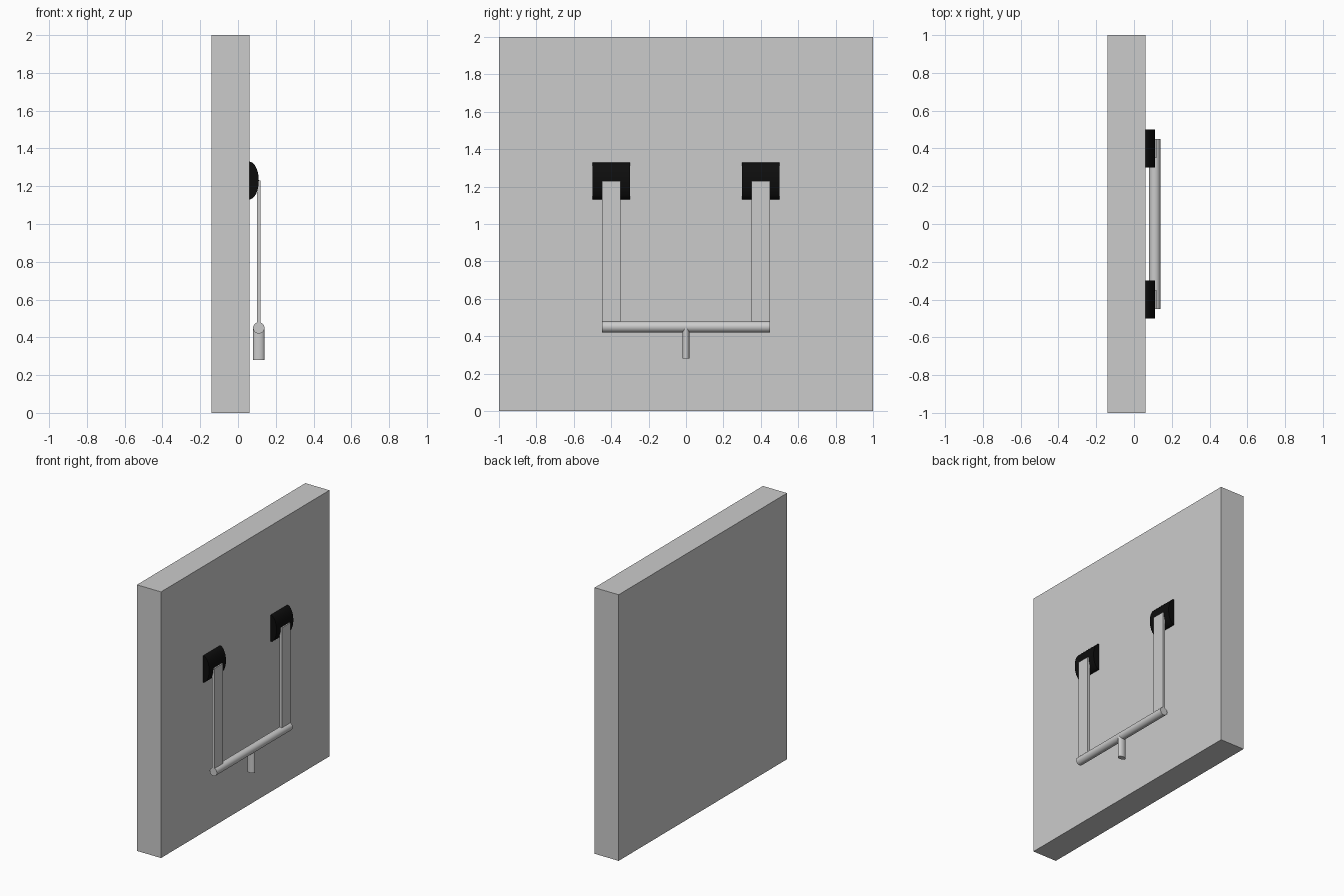
import bpy
from math import pi, radians

if "Cube" in bpy.data.objects:
    bpy.data.objects.remove(bpy.data.objects["Cube"])


def box(name, center, size):
    bpy.ops.mesh.primitive_cube_add(size=1, location=center)
    ob = bpy.context.object
    ob.name = name
    ob.scale = size
    bpy.ops.object.transform_apply(location=False, rotation=False, scale=True)
    return ob


def rod(name, center, rx, r2, length, along_y=False):
    """Elliptical cylinder standing on z, or laid along y (r2 is then the z radius)."""
    bpy.ops.mesh.primitive_cylinder_add(vertices=32, radius=1, depth=length, location=center)
    ob = bpy.context.object
    ob.name = name
    ob.scale = (rx, r2, 1)
    if along_y:
        ob.rotation_euler.x = pi / 2
    bpy.ops.object.transform_apply(location=False, rotation=True, scale=True)
    bpy.ops.object.shade_smooth_by_angle(angle=radians(30))
    return ob


black = bpy.data.materials.new("black")
black.diffuse_color = (0.004, 0.004, 0.004, 1)
black.use_nodes = True
black.node_tree.nodes["Principled BSDF"].inputs["Base Color"].default_value = black.diffuse_color

# Wall panel
box("wall_panel", (-0.04, 0, 1), (0.2, 2, 2))

# Rounded mounts with hanging straps, one per side
for side, s in (("left", -1), ("right", 1)):
    mount = rod(f"mount_{side}", (0.06, s * 0.4, 1.23), 0.05, 0.1, 0.2, along_y=True)
    mount.data.materials.append(black)
    box(f"strap_{side}", (0.11, s * 0.4, 0.84), (0.02, 0.1, 0.78))

# Cross bar and the short grip under it
rod("cross_bar", (0.11, 0, 0.45), 0.03, 0.03, 0.9, along_y=True)
rod("grip", (0.11, 0, 0.365), 0.03, 0.019, 0.17)
